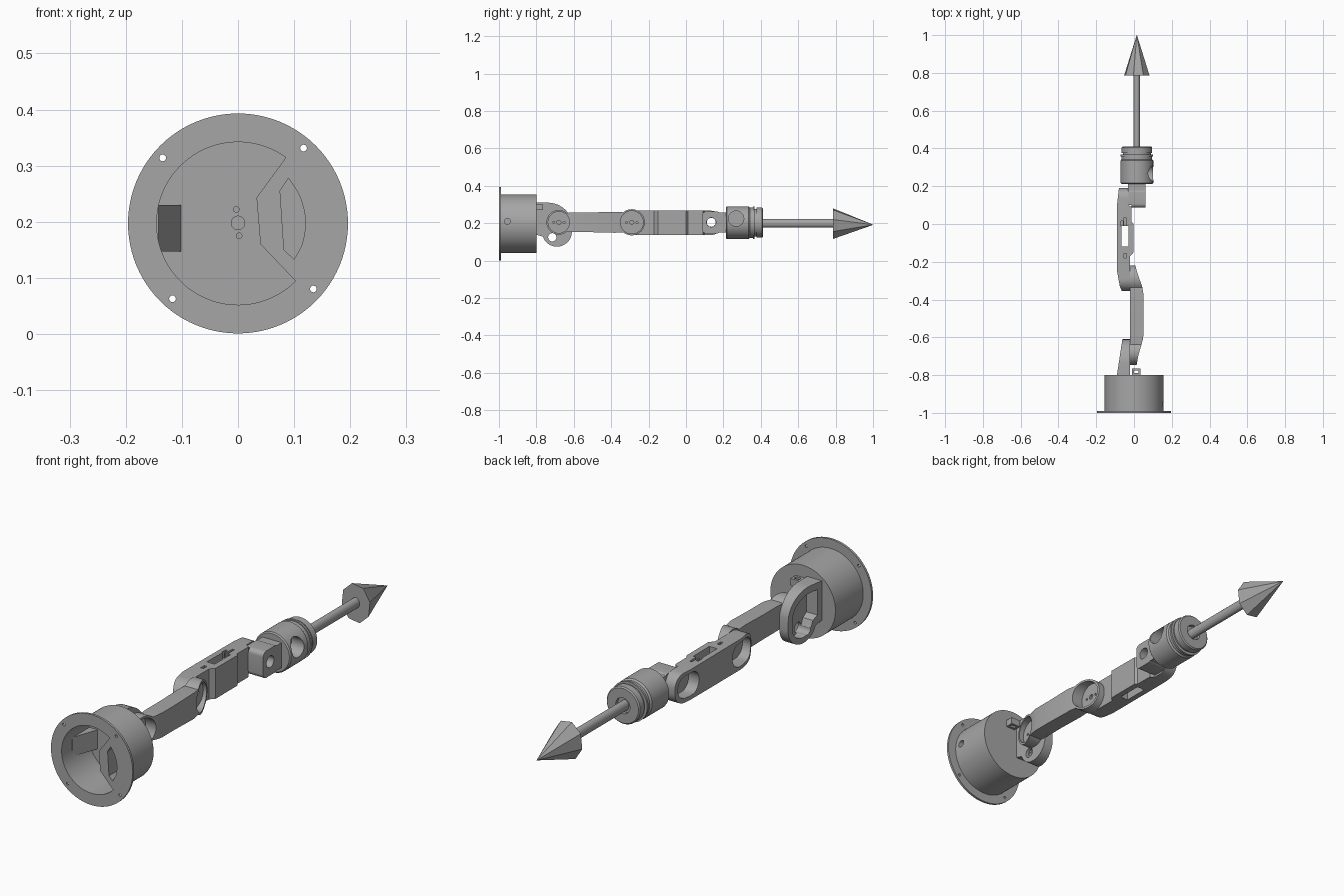
import bpy, bmesh, math
from mathutils import Vector

if "Cube" in bpy.data.objects:
    bpy.data.objects.remove(bpy.data.objects["Cube"])

ZC = 0.2   # height of the arm axis
grey = bpy.data.materials.new("grey")
grey.diffuse_color = (0.38, 0.38, 0.38, 1)
grey.use_nodes = True
grey.node_tree.nodes["Principled BSDF"].inputs["Base Color"].default_value = grey.diffuse_color


def place(axis, a, b, t):
    return {"x": (t, a, b), "y": (a, t, b), "z": (a, b, t)}[axis]


def loft(name, axis, low, high, lo, hi):
    """Solid between two matching outlines drawn across an axis."""
    bm = bmesh.new()
    n = len(low)
    v0 = [bm.verts.new(place(axis, a, b, lo)) for a, b in low]
    v1 = [bm.verts.new(place(axis, a, b, hi)) for a, b in high]
    bm.faces.new(v0)
    bm.faces.new(v1[::-1])
    for i in range(n):
        j = (i + 1) % n
        bm.faces.new((v0[i], v1[i], v1[j], v0[j]))
    bmesh.ops.recalc_face_normals(bm, faces=bm.faces)
    me = bpy.data.meshes.new(name)
    bm.to_mesh(me)
    bm.free()
    me.materials.append(grey)
    ob = bpy.data.objects.new(name, me)
    bpy.context.collection.objects.link(ob)
    return ob


def prism(name, axis, outline, lo, hi):
    return loft(name, axis, outline, outline, lo, hi)


def box(name, x0, x1, y0, y1, z0, z1):
    return prism(name, "z", [(x0, y0), (x1, y0), (x1, y1), (x0, y1)], z0, z1)


def arc(ca, cb, r, a0=0, a1=360, n=48, r2=None):
    """Arc points; a full turn leaves out the repeated end point."""
    m = n if abs(a1 - a0) == 360 else n - 1
    return [(ca + r * math.cos(math.radians(a0 + (a1 - a0) * i / m)),
             cb + (r2 or r) * math.sin(math.radians(a0 + (a1 - a0) * i / m))) for i in range(n)]


def disc(name, axis, ca, cb, r, lo, hi, n=48):
    return prism(name, axis, arc(ca, cb, r, n=n), lo, hi)


def rounded(a0, a1, b0, b1, r, n=8):
    return (arc(a1 - r, b1 - r, r, 0, 90, n) + arc(a0 + r, b1 - r, r, 90, 180, n)
            + arc(a0 + r, b0 + r, r, 180, 270, n) + arc(a1 - r, b0 + r, r, 270, 360, n))


def combine(ob, others, op="DIFFERENCE"):
    for o in others:
        m = ob.modifiers.new("cut", "BOOLEAN")
        m.operation, m.object, m.solver = op, o, "EXACT"
        bpy.context.view_layer.update()
        me = bpy.data.meshes.new_from_object(ob.evaluated_get(bpy.context.evaluated_depsgraph_get()))
        ob.modifiers.clear()
        ob.data = me
        bpy.data.objects.remove(o)
    return ob


def joint_marks(y, lo, hi):
    """Pivot hole with two small screw holes."""
    return [disc("cut", "x", y + d, ZC + 0.005, r, lo, hi, 16)
            for d, r in ((0, 0.011), (-0.028, 0.005), (0.028, 0.005))]


# Base housing: cup with a mounting flange
base = disc("base_housing", "y", 0, 0.197, 0.156, -0.995, -0.80, 96)
combine(base, [disc("flange", "y", 0, 0.197, 0.196, -1.0, -0.99, 96)], "UNION")
cavity = arc(0, 0.197, 0.145, 54, 315, 72) + [(0.04, 0.16), (0.033, 0.243)]
pocket = [(0.09, 0.278), (0.075, 0.255), (0.082, 0.15), (0.1, 0.133)] + arc(0, 0.197, 0.12, -20, 30, 10)
cuts = [prism("cut", "y", cavity, -1.1, -0.815), prism("cut", "y", pocket, -1.1, -0.83),
        disc("cut", "x", -0.955, 0.21, 0.016, 0.12, 0.25, 24),
        disc("cut", "y", 0, 0.198, 0.012, -0.9, -0.808, 24),
        disc("cut", "y", -0.003, 0.222, 0.005, -0.9, -0.806, 16),
        disc("cut", "y", 0.002, 0.175, 0.005, -0.9, -0.806, 16)]
for k in range(4):
    t = math.radians(49 + 90 * k)
    cuts.append(disc("cut", "y", 0.178 * math.cos(t), 0.197 + 0.178 * math.sin(t), 0.006, -1.1, -0.95, 16))
combine(base, cuts)
# Sloped block inside the cup, and cable socket on its back
prism("housing_wedge", "z", [(-0.148, -0.93), (-0.142, -0.93), (-0.1, -0.81), (-0.148, -0.81)], 0.147, 0.23)
socket = box("cable_socket", -0.01, 0.035, -0.805, -0.765, 0.27, 0.30)
combine(socket, [box("cut", 0.0, 0.025, -0.79, -0.775, 0.2, 0.4)])

# Shoulder bracket: open loop carried by the base, narrowing outwards
outline = [(-0.805, 0.14), (-0.77, 0.13)] + arc(-0.69, 0.155, 0.08, 200, 360, 24) \
    + arc(-0.74, 0.19, 0.13, 10, 90, 20, 0.12) + [(-0.805, 0.31)]
bracket = prism("shoulder_bracket", "x", outline, -0.12, -0.02)
taper = prism("cut", "z", [(-0.092, -0.81), (-0.01, -0.81), (-0.01, -0.6), (-0.06, -0.6)], 0, 0.5)
combine(bracket, [taper], "INTERSECT")
hole = [(-0.775, 0.17), (-0.75, 0.155)] + arc(-0.69, 0.155, 0.055, 200, 360, 20) \
    + arc(-0.74, 0.19, 0.105, 10, 90, 16, 0.09) + [(-0.775, 0.28)]
combine(bracket, [prism("cut", "x", hole, -0.2, -0.035)])
combine(bracket, [prism("cut", "x", arc(-0.715, 0.125, 0.022, n=24), -0.2, 0.1)])

# Lower link: waisted side profile trimmed by a bowed plan profile
side = arc(-0.68, 0.205, 0.066, 50, 310, 32) + [(-0.6, 0.152), (-0.5, 0.152), (-0.38, 0.149)] \
    + arc(-0.29, 0.205, 0.07, -130, 130, 32) + [(-0.38, 0.261), (-0.5, 0.258), (-0.6, 0.258)]
plan = [(-0.02, -0.76), (0.012, -0.76), (0.022, -0.70), (0.046, -0.615), (0.05, -0.59),
        (0.05, -0.37), (0.044, -0.335), (0.015, -0.25), (0.005, -0.21), (-0.02, -0.21)]
lower = prism("lower_link", "x", side, -0.1, 0.1)
combine(lower, [prism("cut", "z", plan, 0, 0.5)], "INTERSECT")
combine(lower, [disc("cut", "x", -0.68, 0.205, 0.057, -0.006, 0.2),
                disc("cut", "x", -0.29, 0.205, 0.061, -0.006, 0.2)]
        + joint_marks(-0.68, -0.015, 0.1) + joint_marks(-0.29, -0.015, 0.1))

# Upper link: mirrored to the other side, with open pockets
side = arc(-0.29, 0.203, 0.066, 90, 270, 32) + [(-0.16, 0.137)] \
    + arc(0.135, 0.192, 0.055, -90, 0, 8) + arc(0.135, 0.212, 0.055, 0, 90, 8) + [(-0.16, 0.269)]
plan = [(-0.06, -0.365), (-0.02, -0.365), (-0.02, -0.17), (-0.002, -0.15), (-0.002, 0.0), (-0.012, 0.01),
        (-0.012, 0.09), (-0.03, 0.1), (-0.03, 0.19), (-0.08, 0.19), (-0.09, 0.1), (-0.09, -0.25), (-0.075, -0.33)]
upper = prism("upper_link", "x", side, -0.2, 0.2)
combine(upper, [prism("cut", "z", plan, 0, 0.5)], "INTERSECT")
combine(upper, [prism("cut", "x", rounded(-0.342, -0.19, 0.152, 0.254, 0.05), -0.2, -0.032),
                prism("cut", "x", rounded(0.04, 0.172, 0.155, 0.252, 0.045), -0.2, -0.04),
                box("cut", -0.065, -0.028, -0.12, -0.01, 0, 0.5),
                box("cut", -0.052, -0.042, -0.012, 0.035, 0.2, 0.5),
                box("cut", -0.07, -0.058, -0.012, 0.015, 0.24, 0.5),
                box("cut", -0.053, -0.04, -0.18, -0.155, 0.2, 0.5),
                disc("cut", "x", 0.135, 0.205, 0.024, -0.2, 0.1, 24)])

# Wrist: tang, neck and rounded body with a groove
tang = prism("wrist_tang", "x", rounded(0.087, 0.186, 0.146, 0.262, 0.02), -0.03, 0.06)
combine(tang, [disc("cut", "x", 0.135, 0.205, 0.025, -0.1, 0.1, 24),
               box("cut", -0.1, -0.012, 0.0, 0.1, 0, 0.5)])
box("wrist_neck", -0.032, 0.06, 0.175, 0.22, 0.15, 0.258)
WX, WZ = 0.015, 0.203
rings = [(0.213, 0.082), (0.218, 0.087), (0.335, 0.087), (0.342, 0.081), (0.358, 0.081), (0.358, 0.086),
         (0.367, 0.086), (0.367, 0.074), (0.377, 0.074), (0.377, 0.08), (0.406, 0.08), (0.411, 0.075)]
bm = bmesh.new()
loops = [[bm.verts.new((a, y, b)) for a, b in arc(WX, WZ, r, n=64)] for y, r in rings]
for p, q in zip(loops, loops[1:]):
    for i in range(64):
        bm.faces.new((p[i], q[i], q[(i + 1) % 64], p[(i + 1) % 64]))
bm.faces.new(loops[0])
bm.faces.new(loops[-1])
bmesh.ops.recalc_face_normals(bm, faces=bm.faces)
wrist = disc("wrist_body", "y", 0, 0, 1, 0, 1, 3)
bm.to_mesh(wrist.data)
bm.free()
combine(wrist, [disc("cut", "x", 0.268, 0.225, 0.041, 0.04, 0.2),
                disc("cut", "y", WX, WZ, 0.034, 0.395, 0.5)])

# Pointer: slim rod and faceted arrow tip
prism("pointer_rod", "y", arc(0.015, ZC, 0.018, n=24, r2=0.023), 0.37, 0.8)
ring = arc(0.015, 0.198, 0.07, 15, 375, 8, 0.085)
tip = [(0.015 + (a - 0.015) * 0.01, 0.192 + (b - 0.198) * 0.01) for a, b in ring]
loft("pointer_tip", "y", ring, tip, 0.785, 1.0)

# Smooth the round parts, keep edges crisp
for ob in bpy.context.scene.objects:
    bpy.ops.object.select_all(action="DESELECT")
    ob.select_set(True)
    bpy.context.view_layer.objects.active = ob
    bpy.ops.object.shade_smooth_by_angle(angle=math.radians(25))
